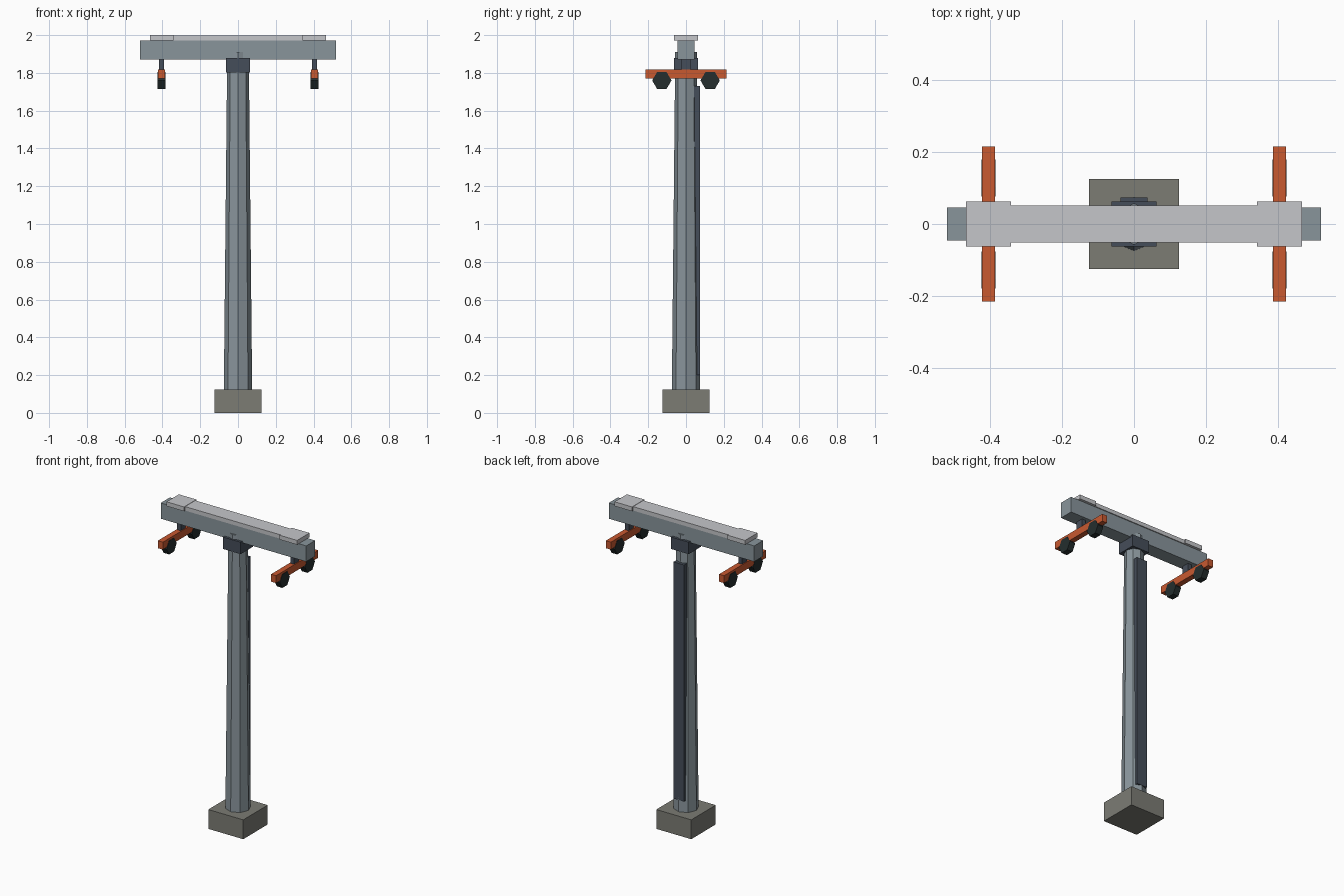
import bpy, bmesh
from math import sin, cos, pi
from mathutils import Matrix

cube = bpy.data.objects.get("Cube")
if cube:
    bpy.data.objects.remove(cube, do_unlink=True)


def material(name, r, g, b):
    m = bpy.data.materials.new(name)
    m.use_nodes = True
    m.diffuse_color = (r, g, b, 1)
    m.node_tree.nodes["Principled BSDF"].inputs["Base Color"].default_value = (r, g, b, 1)
    return m


steel = material("grey steel", 0.25, 0.30, 0.33)
slate = material("dark slate", 0.06, 0.075, 0.10)
concrete = material("concrete", 0.20, 0.20, 0.175)
pale = material("pale grey", 0.56, 0.565, 0.59)
orange = material("orange paint", 0.58, 0.10, 0.03)
rubber = material("black rubber", 0.018, 0.027, 0.027)


def finish(name, bm, mat):
    bmesh.ops.recalc_face_normals(bm, faces=bm.faces)
    me = bpy.data.meshes.new(name)
    bm.to_mesh(me)
    bm.free()
    me.materials.append(mat)
    ob = bpy.data.objects.new(name, me)
    bpy.context.collection.objects.link(ob)
    return ob


def box(name, x, y, z, mat):
    """Box from (min, max) ranges on each axis."""
    bm = bmesh.new()
    bmesh.ops.create_cube(bm, size=1)
    ranges = (x, y, z)
    for v in bm.verts:
        for i, (lo, hi) in enumerate(ranges):
            v.co[i] = hi if v.co[i] > 0 else lo
    return finish(name, bm, mat)


def prism(name, sides, r0, r1, h0, h1, mat, matrix=Matrix()):
    """Tapered prism along z with a corner on the x axis."""
    bm = bmesh.new()
    rings = [[bm.verts.new((r * cos(2 * pi * i / sides), r * sin(2 * pi * i / sides), h))
              for i in range(sides)] for r, h in ((r0, h0), (r1, h1))]
    for ring in rings:
        bm.faces.new(ring)
    for i in range(sides):
        j = (i + 1) % sides
        bm.faces.new((rings[0][i], rings[0][j], rings[1][j], rings[1][i]))
    bm.transform(matrix)
    return finish(name, bm, mat)


def sym(a):
    return (-a, a)


# Footing, tapered mast, back cable duct and mast head
box("footing", sym(0.125), sym(0.125), (0, 0.125), concrete)
prism("mast", 8, 0.075, 0.057, 0.12, 1.91, steel)
box("cable_duct", sym(0.038), (0.04, 0.074), (0.20, 1.73), slate)
box("mast_head", sym(0.063), sym(0.063), (1.803, 1.88), slate)

# Cross beam and its top cover
box("cross_beam", sym(0.52), sym(0.046), (1.87, 1.972), steel)
box("cover_strip", sym(0.342), sym(0.052), (1.972, 1.998), pale)

# Ends: cover plate, hanger, cross arm and its wheels
for s, side in ((1, "left"), (-1, "right")):
    box(side + "_cover_plate", sorted((s * 0.342, s * 0.467)), sym(0.063), (1.972, 2.0), pale)
    x = s * 0.405
    box(side + "_hanger", (x - 0.013, x + 0.013), sym(0.025), (1.81, 1.875), slate)
    box(side + "_arm", (x - 0.018, x + 0.018), sym(0.215), (1.77, 1.818), orange)
    for t, end in ((-1, "front"), (1, "back")):
        place = (Matrix.Translation((x, t * 0.128, 1.76))
                 @ Matrix.Rotation(pi / 2, 4, "Z") @ Matrix.Rotation(pi / 2, 4, "X"))
        prism(f"{side}_{end}_wheel", 6, 0.051, 0.051, -0.02, 0.02, rubber, place)
